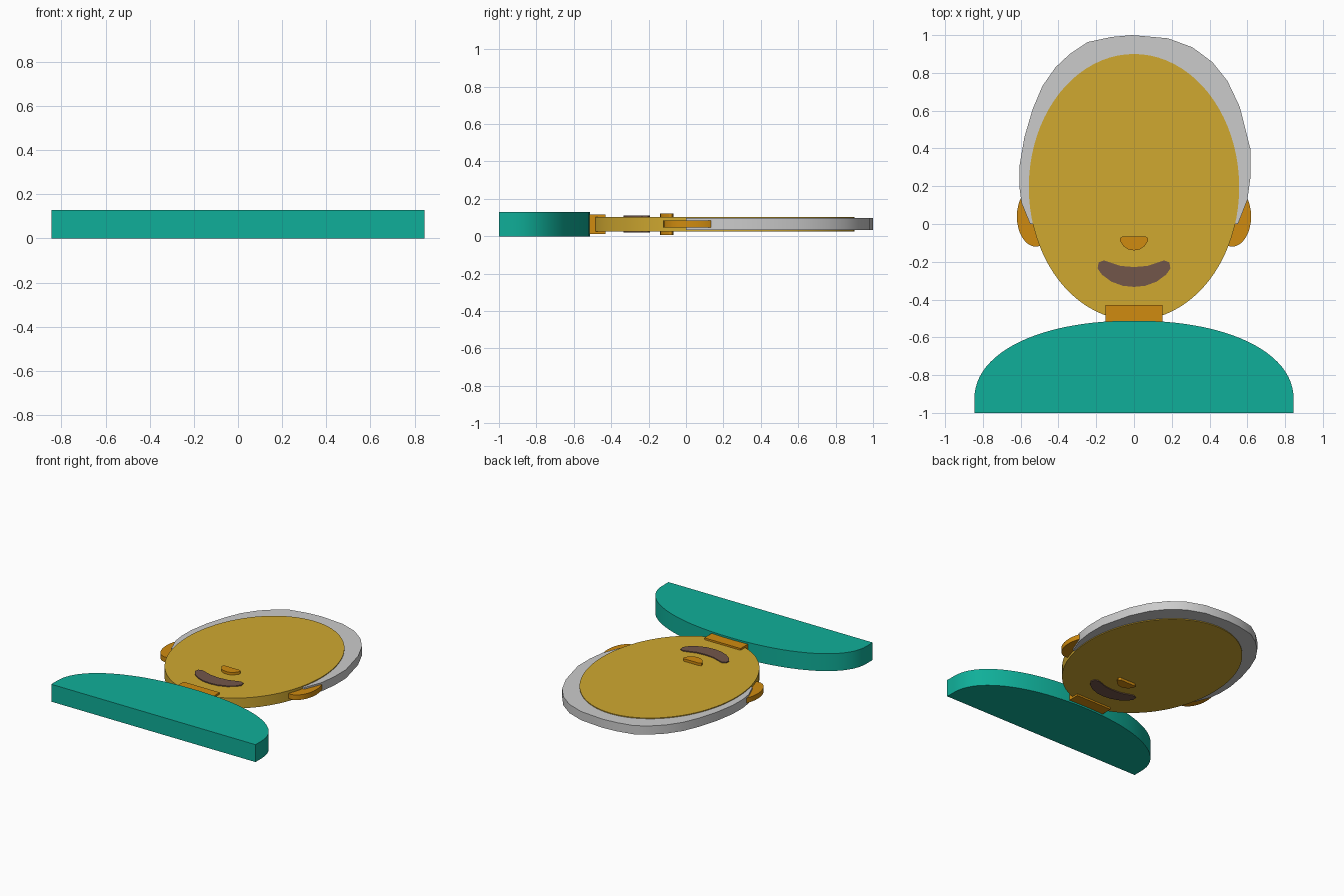
import bpy
import bmesh
import math

cube = bpy.data.objects.get("Cube")
if cube:
    bpy.data.objects.remove(cube, do_unlink=True)

MID_Z = 0.065


def material(name, colour):
    mat = bpy.data.materials.new(name)
    mat.use_nodes = True
    mat.diffuse_color = (*colour, 1)
    mat.node_tree.nodes["Principled BSDF"].inputs["Base Color"].default_value = (*colour, 1)
    return mat


def slab(name, outline, thickness, mat):
    """Extrude a flat outline into a slab centred on the middle height."""
    bm = bmesh.new()
    base = bm.faces.new([bm.verts.new((x, y, MID_Z - thickness / 2)) for x, y in outline])
    top = bmesh.ops.extrude_face_region(bm, geom=[base])["geom"]
    moved = [v for v in top if isinstance(v, bmesh.types.BMVert)]
    bmesh.ops.translate(bm, verts=moved, vec=(0, 0, thickness))
    bmesh.ops.recalc_face_normals(bm, faces=bm.faces)
    mesh = bpy.data.meshes.new(name)
    bm.to_mesh(mesh)
    bm.free()
    mesh.materials.append(mat)
    obj = bpy.data.objects.new(name, mesh)
    bpy.context.collection.objects.link(obj)
    bpy.ops.object.select_all(action="DESELECT")
    obj.select_set(True)
    bpy.context.view_layer.objects.active = obj
    bpy.ops.object.shade_smooth_by_angle(angle=math.radians(30))
    return obj


def arc(cx, cy, rx, ry, start=0, end=360, steps=64, power=2):
    """Points along a (super)ellipse."""
    pts = []
    for i in range(steps):
        full = end - start >= 360
        a = math.radians(start + (end - start) * i / (steps if full else steps - 1))
        c, s = math.cos(a), math.sin(a)
        pts.append((cx + rx * math.copysign(abs(c) ** (2 / power), c),
                    cy + ry * math.copysign(abs(s) ** (2 / power), s)))
    return pts


def mirrored(half):
    """Close a right-hand half outline whose ends lie on the centre line."""
    return half + [(-x, y) for x, y in reversed(half[1:-1])]


teal = material("teal shirt", (0.005, 0.43, 0.32))
skin = material("golden skin", (0.63, 0.395, 0.03))
dark_skin = material("amber skin", (0.63, 0.26, 0.005))
grey = material("grey hair", (0.6, 0.6, 0.6))
brown = material("brown lips", (0.17, 0.092, 0.068))

# Shoulders: domed top, flat lower edge
shoulders = arc(0, -0.93, 0.845, 0.418, 0, 180, 48, 2.15)
slab("shoulders", shoulders + [(-0.845, -1), (0.845, -1)], 0.13, teal)

# Head and neck
slab("face", arc(0, 0.195, 0.557, 0.705, steps=80), 0.077, skin)
slab("neck", [(-0.15, -0.62), (0.15, -0.62), (0.15, -0.43), (-0.15, -0.43)], 0.104, dark_skin)

# Ears
for side, name in ((1, "left_ear"), (-1, "right_ear")):
    slab(name, arc(side * 0.52, 0.04, 0.1, 0.16, steps=32), 0.038, dark_skin)

# Hair cap, slightly uneven
hair = [(0.55, 0), (0.6, 0.126), (0.617, 0.25), (0.617, 0.395), (0.56, 0.62),
        (0.495, 0.757), (0.415, 0.857), (0.31, 0.935), (0.18, 0.983), (-0.01, 1),
        (-0.12, 0.99), (-0.246, 0.963), (-0.34, 0.9), (-0.415, 0.83), (-0.485, 0.73),
        (-0.537, 0.607), (-0.58, 0.46), (-0.605, 0.315), (-0.607, 0.2), (-0.595, 0.11),
        (-0.55, 0)]
slab("hair", hair, 0.065, grey)

# Nose and mouth pass through the face to both sides
nose = [(0, -0.067), (0.06, -0.066), (0.075, -0.075), (0.074, -0.09),
        (0.055, -0.118), (0.03, -0.135), (0, -0.14)]
slab("nose", mirrored(nose), 0.115, dark_skin)

mouth = [(0, -0.228), (0.07, -0.222), (0.13, -0.202), (0.16, -0.193), (0.187, -0.203),
         (0.193, -0.235), (0.17, -0.268), (0.12, -0.305), (0.06, -0.327), (0, -0.333)]
slab("mouth", mirrored(mouth), 0.091, brown)
